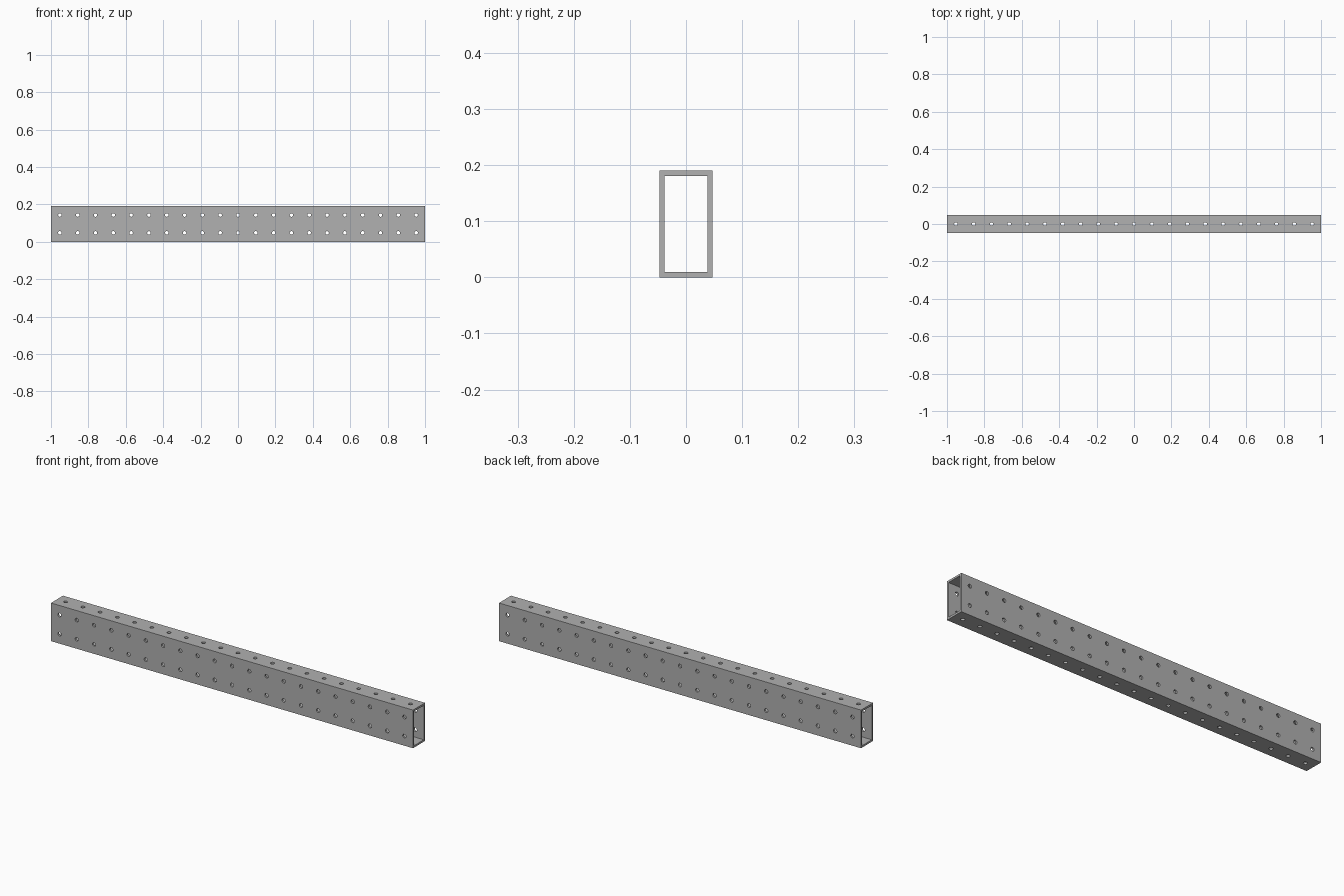
import bpy
import bmesh
from math import radians
from mathutils import Matrix, Vector

cube = bpy.data.objects.get("Cube")
if cube:
    bpy.data.objects.remove(cube, do_unlink=True)

COUNT = 21                    # hole stations along the tube
PITCH = 2 / COUNT
WIDTH, HEIGHT = PITCH, 2 * PITCH
WALL = PITCH / 10
RADIUS = 0.0093
SIDES = 32

metal = bpy.data.materials.new("grey_aluminium")
metal.use_nodes = True
grey = (0.44, 0.44, 0.44, 1)
metal.diffuse_color = grey
metal.node_tree.nodes["Principled BSDF"].inputs["Base Color"].default_value = grey


def add_object(name, bm):
    bmesh.ops.recalc_face_normals(bm, faces=bm.faces)
    mesh = bpy.data.meshes.new(name)
    bm.to_mesh(mesh)
    bm.free()
    obj = bpy.data.objects.new(name, mesh)
    bpy.context.collection.objects.link(obj)
    mesh.materials.append(metal)
    return obj


def drill_set(name, heights, rotation):
    """One row of drill cylinders per height, at every hole station."""
    bm = bmesh.new()
    for z in heights:
        for i in range(COUNT):
            x = (i - (COUNT - 1) / 2) * PITCH
            bmesh.ops.create_cone(
                bm, cap_ends=True, segments=SIDES, radius1=RADIUS, radius2=RADIUS,
                depth=0.4, matrix=Matrix.Translation((x, 0, z)) @ rotation)
    obj = add_object(name, bm)
    obj.hide_render = True
    return obj


# Hollow rectangular tube: outer and inner loops swept along x
bm = bmesh.new()
rings = []
for x in (-1, 1):
    for inset in (0, WALL):
        y, low, high = WIDTH / 2 - inset, inset, HEIGHT - inset
        rings.append([bm.verts.new(Vector((x, a, b))) for a, b in
                      ((-y, low), (y, low), (y, high), (-y, high))])
outer_a, inner_a, outer_b, inner_b = rings
for one, two in ((outer_a, outer_b), (inner_a, inner_b),
                 (outer_a, inner_a), (outer_b, inner_b)):
    for i in range(4):
        j = (i + 1) % 4
        bm.faces.new((one[i], one[j], two[j], two[i]))
tube = add_object("perforated_box_tube", bm)

# Drill two rows through the tall sides and one through top and bottom
drills = [
    drill_set("side_hole_cutter", (HEIGHT / 4, HEIGHT * 3 / 4),
              Matrix.Rotation(radians(90), 4, "X")),
    drill_set("top_hole_cutter", (HEIGHT / 2,), Matrix.Identity(4)),
]
bpy.ops.object.select_all(action="DESELECT")
tube.select_set(True)
bpy.context.view_layer.objects.active = tube
for drill in drills:
    cut = tube.modifiers.new(drill.name, "BOOLEAN")
    cut.operation = "DIFFERENCE"
    cut.solver = "EXACT"
    cut.object = drill
    bpy.ops.object.modifier_apply(modifier=cut.name)
for drill in drills:
    bpy.data.objects.remove(drill, do_unlink=True)

# Round hole walls, crisp tube edges
bpy.ops.object.shade_smooth_by_angle(angle=radians(30))
